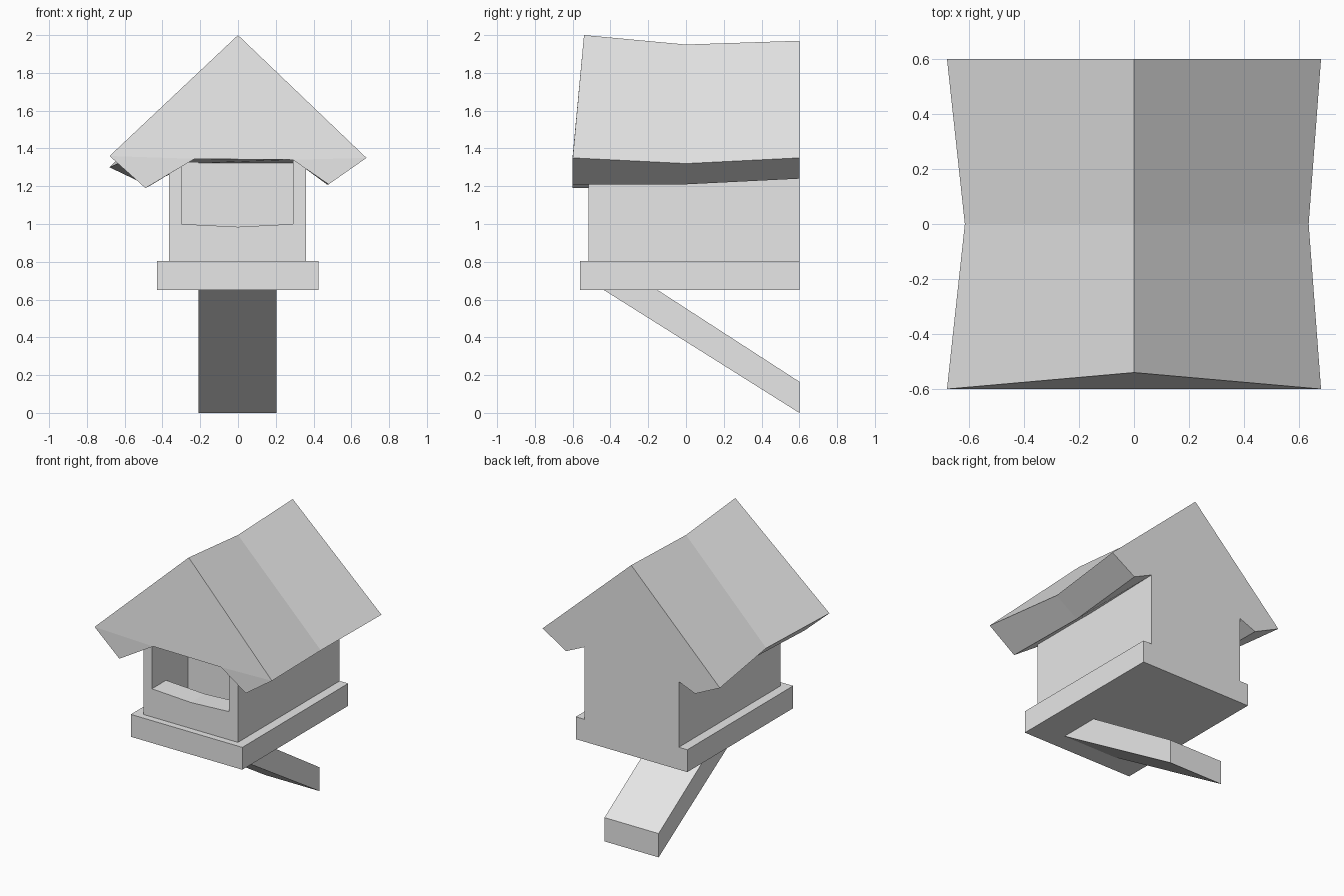
import bpy
import bmesh

cube = bpy.data.objects.get("Cube")
if cube:
    bpy.data.objects.remove(cube, do_unlink=True)

# Single plain colour
grey = bpy.data.materials.new("light_grey")
grey.use_nodes = True
grey.diffuse_color = (0.8, 0.8, 0.8, 1)
grey.node_tree.nodes["Principled BSDF"].inputs["Base Color"].default_value = (0.8, 0.8, 0.8, 1)


def loft(name, rings):
    """Bridge matching rings of points and cap both ends."""
    bm = bmesh.new()
    loops = [[bm.verts.new(p) for p in ring] for ring in rings]
    n = len(rings[0])
    for a, b in zip(loops, loops[1:]):
        for i in range(n):
            j = (i + 1) % n
            bm.faces.new((a[i], a[j], b[j], b[i]))
    caps = [bm.faces.new(loops[0]), bm.faces.new(loops[-1])]
    bmesh.ops.recalc_face_normals(bm, faces=bm.faces)
    bmesh.ops.triangulate(bm, faces=caps)
    mesh = bpy.data.meshes.new(name)
    bm.to_mesh(mesh)
    bm.free()
    mesh.materials.append(grey)
    obj = bpy.data.objects.new(name, mesh)
    bpy.context.collection.objects.link(obj)
    return obj


def upright(name, plan, z0, z1):
    return loft(name, [[(x, y, z) for x, y in plan] for z in (z0, z1)])


# Floor slab
upright("base_slab", [(-0.43, -0.56), (0.425, -0.56), (0.425, 0.6), (-0.43, 0.6)], 0.65, 0.805)

# Walls with a deep recess open at the front
upright("house_walls", [(-0.365, -0.515), (-0.3, -0.515), (-0.3, -0.12), (0.29, -0.12),
                        (0.29, -0.515), (0.36, -0.515), (0.36, 0.6), (-0.365, 0.6)], 0.8, 1.36)

# Low front wall with a sagging sill
sill = [(-0.3, 0.8), (0.29, 0.8), (0.29, 1.0), (0, 0.985), (-0.3, 1.0)]
loft("front_sill", [[(x, y, z) for x, z in sill] for y in (-0.515, -0.36)])

# Sloping prop that carries the house from behind
prop = [(0.6, 0), (0.6, 0.165), (-0.165, 0.66), (-0.45, 0.66)]
loft("support_prop", [[(x, y, z) for y, z in prop] for x in (-0.21, 0.205)])

# Sagging solid roof: apex, right eave, underside, left eave
front = [(0, 2.0), (0.68, 1.35), (0.48, 1.21), (0.29, 1.34),
         (-0.23, 1.345), (-0.49, 1.19), (-0.68, 1.36)]
middle = [(0, 1.95), (0.635, 1.32), (0.47, 1.21), (0.32, 1.32),
          (-0.3, 1.32), (-0.47, 1.2), (-0.615, 1.33)]
back = [(0, 1.97), (0.68, 1.35), (0.5, 1.24), (0.36, 1.305),
        (-0.365, 1.26), (-0.49, 1.21), (-0.68, 1.3)]
roof_front = [(x, -0.54 if i == 0 else -0.6, z) for i, (x, z) in enumerate(front)]
loft("roof", [roof_front, [(x, 0, z) for x, z in middle], [(x, 0.6, z) for x, z in back]])
